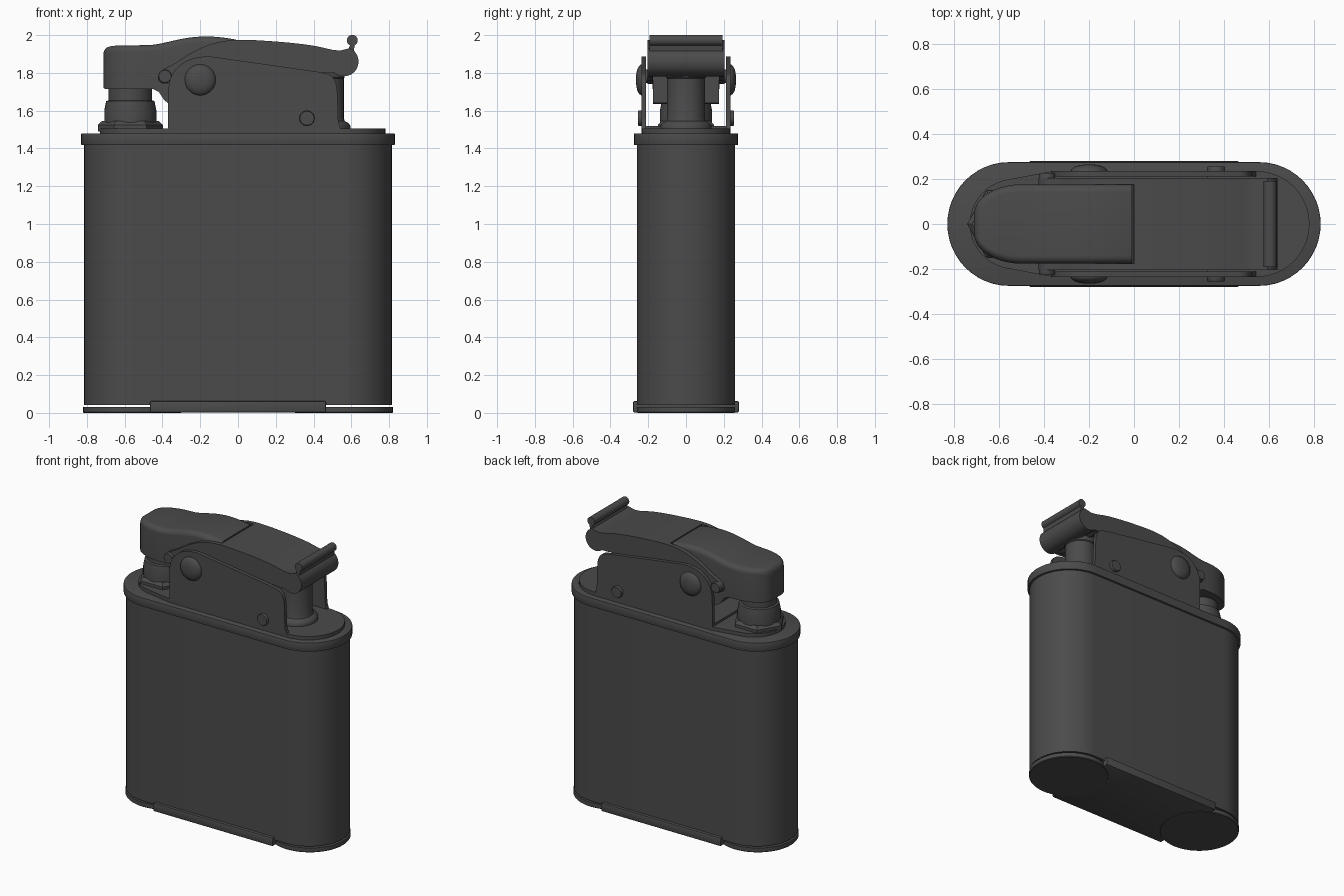
import bpy, bmesh, math
from mathutils import Vector, Matrix

if "Cube" in bpy.data.objects:
    bpy.data.objects.remove(bpy.data.objects["Cube"])

# Dark metal used on every part
dark = bpy.data.materials.new('dark_metal')
dark.diffuse_color = (0.07, 0.07, 0.07, 1)
dark.use_nodes = True
dark.node_tree.nodes["Principled BSDF"].inputs["Base Color"].default_value = dark.diffuse_color


def finish(name, bm, bevel=0.0, angle=35):
    bmesh.ops.remove_doubles(bm, verts=bm.verts, dist=1e-5)
    bmesh.ops.recalc_face_normals(bm, faces=bm.faces)
    if bevel:
        edges = [e for e in bm.edges if len(e.link_faces) == 2
                 and e.calc_face_angle(0) > math.radians(50)]
        bmesh.ops.bevel(bm, geom=edges, offset=bevel, segments=2, profile=0.5,
                        affect='EDGES', clamp_overlap=True)
    me = bpy.data.meshes.new(name)
    bm.to_mesh(me)
    bm.free()
    me.materials.append(dark)
    ob = bpy.data.objects.new(name, me)
    bpy.context.collection.objects.link(ob)
    bpy.ops.object.select_all(action='DESELECT')
    ob.select_set(True)
    bpy.context.view_layer.objects.active = ob
    bpy.ops.object.shade_smooth_by_angle(angle=math.radians(angle))
    return ob


def prism(name, pts, lo, hi, axis='z', bevel=0.0):
    """Extrude a 2D outline: xy outline along z, or xz outline along y."""
    bm = bmesh.new()
    put = (lambda p, h: (p[0], p[1], h)) if axis == 'z' else (lambda p, h: (p[0], h, p[1]))
    a = [bm.verts.new(put(p, lo)) for p in pts]
    b = [bm.verts.new(put(p, hi)) for p in pts]
    bm.faces.new(a)
    bm.faces.new(b)
    for i in range(len(pts)):
        j = (i + 1) % len(pts)
        bm.faces.new((a[i], a[j], b[j], b[i]))
    return finish(name, bm, bevel)


def lathe(name, prof, loc, axis='z', seg=40):
    """Revolve (radius, height) points; axis is z, +y or -y."""
    bm = bmesh.new()
    rings = [[bm.verts.new((r * math.cos(2 * math.pi * i / seg),
                            r * math.sin(2 * math.pi * i / seg), h)) for i in range(seg)]
             for r, h in prof]
    for p, q in zip(rings, rings[1:]):
        for i in range(seg):
            j = (i + 1) % seg
            bm.faces.new((p[i], p[j], q[j], q[i]))
    bm.faces.new(rings[0])
    bm.faces.new(rings[-1])
    rot = {'z': 0, '+y': -90, '-y': 90}[axis]
    bm.transform(Matrix.Translation(loc) @ Matrix.Rotation(math.radians(rot), 4, 'X'))
    return finish(name, bm)


def arc(cx, cy, r, a0, a1, n=24):
    return [(cx + r * math.cos(math.radians(a0 + (a1 - a0) * i / n)),
             cy + r * math.sin(math.radians(a0 + (a1 - a0) * i / n))) for i in range(n + 1)]


def stadium(hx, r):
    return arc(hx - r, 0, r, -90, 90) + arc(r - hx, 0, r, 90, 270)


def spline(pts, n=5):
    """Catmull-Rom curve through points of any dimension."""
    v = [Vector(p) for p in pts]
    v = [v[0] * 2 - v[1]] + v + [v[-1] * 2 - v[-2]]
    out = []
    for a, b, c, d in zip(v, v[1:], v[2:], v[3:]):
        for i in range(n):
            t = i / n
            out.append(0.5 * (2 * b + (c - a) * t + (2 * a - 5 * b + 4 * c - d) * t * t
                              + (3 * b - a - 3 * c + d) * t ** 3))
    return [tuple(p) for p in out] + [tuple(v[-2])]


# Case, rim and base (a thin gap separates case and base discs)
prism('case', stadium(0.815, 0.26), 0.042, 1.44)
prism('case_rim', stadium(0.83, 0.275), 1.418, 1.48, bevel=0.004)
for s, side in ((-1, 'left'), (1, 'right')):
    lathe(f'base_disc_{side}', [(0.257, 0), (0.26, 0.004), (0.26, 0.032)], (s * 0.56, 0, 0), seg=56)
prism('base_bar', [(-0.465, -0.28), (0.465, -0.28), (0.465, 0.28), (-0.465, 0.28)],
      0.003, 0.062, bevel=0.006)

# Top plate, narrowing towards the burner
prism('top_plate', arc(0.545, 0, 0.235, -90, 90) + [(-0.36, 0.235)]
      + arc(-0.53, 0, 0.2, 101, 259) + [(-0.36, -0.235)], 1.47, 1.505)

# Burner on a hexagonal nut
lathe('burner_nut', [(0.172, 1.49), (0.172, 1.525), (0.15, 1.545)], (-0.57, 0, 0), seg=6)
lathe('burner', [(0.138, 1.53), (0.138, 1.60), (0.128, 1.65), (0.115, 1.655), (0.115, 1.74)],
      (-0.57, 0, 0))

# Flint post
lathe('flint_post', [(0.135, 1.50), (0.135, 1.52), (0.125, 1.535), (0.105, 1.545), (0.1, 1.56),
                     (0.1, 1.77), (0.105, 1.775), (0.105, 1.83)], (0.46, 0, 0))

# Bracket: two side plates joined by a floor
plate = ([(-0.37, 1.50)] + spline([(-0.37, 1.66), (-0.365, 1.74), (-0.34, 1.805), (-0.27, 1.865),
                                   (-0.17, 1.887), (-0.07, 1.876)])
         + [(0.2, 1.838)] + spline([(0.42, 1.806), (0.49, 1.787), (0.52, 1.74), (0.527, 1.66),
                                   (0.53, 1.56), (0.535, 1.53), (0.545, 1.50)]))
prism('bracket_floor', [(-0.37, -0.215), (0.33, -0.215), (0.33, 0.215), (-0.37, 0.215)], 1.495, 1.52)

# Lever: side flanges, bent top sheet and rolled thumb end
top = spline([(-0.425, 1.775), (-0.405, 1.812), (-0.33, 1.853), (-0.24, 1.91), (-0.13, 1.956),
              (0.0, 1.975), (0.2, 1.966), (0.38, 1.947), (0.5, 1.922)])
flange = top + [(0.55, 1.91), (0.55, 1.80), (0.48, 1.80), (0.3, 1.81), (0.0, 1.76),
                (-0.36, 1.745), (-0.40, 1.742), (-0.42, 1.755)]
dome = [(1, 0), (1, 0.3), (0.92, 0.55), (0.7, 0.82), (0.4, 0.95), (0.1, 1)]
flat = [(1, 0), (1, 0.85), (0.93, 1)]
for s, side in ((-1, 'front'), (1, 'back')):
    prism('side_plate_' + side, plate, s * 0.211, s * 0.236, 'y')
    prism('lever_flange_' + side, flange, s * 0.176, s * 0.205, 'y')
    for label, x, z, r, y, h, prof in (('pivot', -0.20, 1.763, 0.082, 0.225, 0.04, dome),
                                       ('lower', 0.365, 1.56, 0.04, 0.225, 0.03, flat),
                                       ('link', -0.387, 1.782, 0.035, 0.195, 0.032, flat)):
        lathe(f'{label}_rivet_{side}', [(a * r, b * h) for a, b in prof], (x, s * y, z),
              '+y' if s > 0 else '-y', seg=28)
sheet = [p for p in top if p[0] > -0.015]
head = arc(0.56, 1.86, 0.078, 65, -140, 28)
under = spline([(0.47, 1.80), (0.36, 1.855), (0.2, 1.885), (-0.01, 1.90)])
prism('lever_top', sheet + [(0.54, 1.918)] + head + under, -0.205, 0.205, 'y')
prism('thumb_rib', [(0.583, 1.92), (0.613, 1.915)] + arc(0.605, 1.972, 0.029, -65, 245, 20),
      -0.192, 0.192, 'y')

# Snuffer arm: rounded-top sections (x, half width, bottom, top) lofted along x
secs = ([(-0.712, 0.045, 1.725, 1.905)]
        + spline([(-0.71, 0.06, 1.717, 1.915), (-0.695, 0.095, 1.715, 1.934),
                  (-0.66, 0.13, 1.715, 1.943), (-0.60, 0.16, 1.715, 1.945),
                  (-0.53, 0.175, 1.715, 1.946), (-0.45, 0.176, 1.715, 1.949)], 3)
        + spline([(-0.42, 0.176, 1.70, 1.953), (-0.37, 0.176, 1.64, 1.964),
                  (-0.27, 0.176, 1.64, 1.985), (-0.17, 0.176, 1.64, 1.993),
                  (-0.08, 0.176, 1.64, 1.987), (-0.01, 0.176, 1.64, 1.976)], 3))
bm = bmesh.new()
rings = []
for x, w, lo, hi in secs:
    r = min(0.035, w * 0.6)
    loop = [(-w, lo), (w, lo)] + arc(w - r, hi - r, r, 0, 90, 6) + arc(r - w, hi - r, r, 90, 180, 6)
    rings.append([bm.verts.new((x, y, z)) for y, z in loop])
for p, q in zip(rings, rings[1:]):
    for i in range(len(p)):
        j = (i + 1) % len(p)
        bm.faces.new((p[i], p[j], q[j], q[i]))
bm.faces.new(rings[0])
bm.faces.new(rings[-1])
finish('snuffer_arm', bm)
